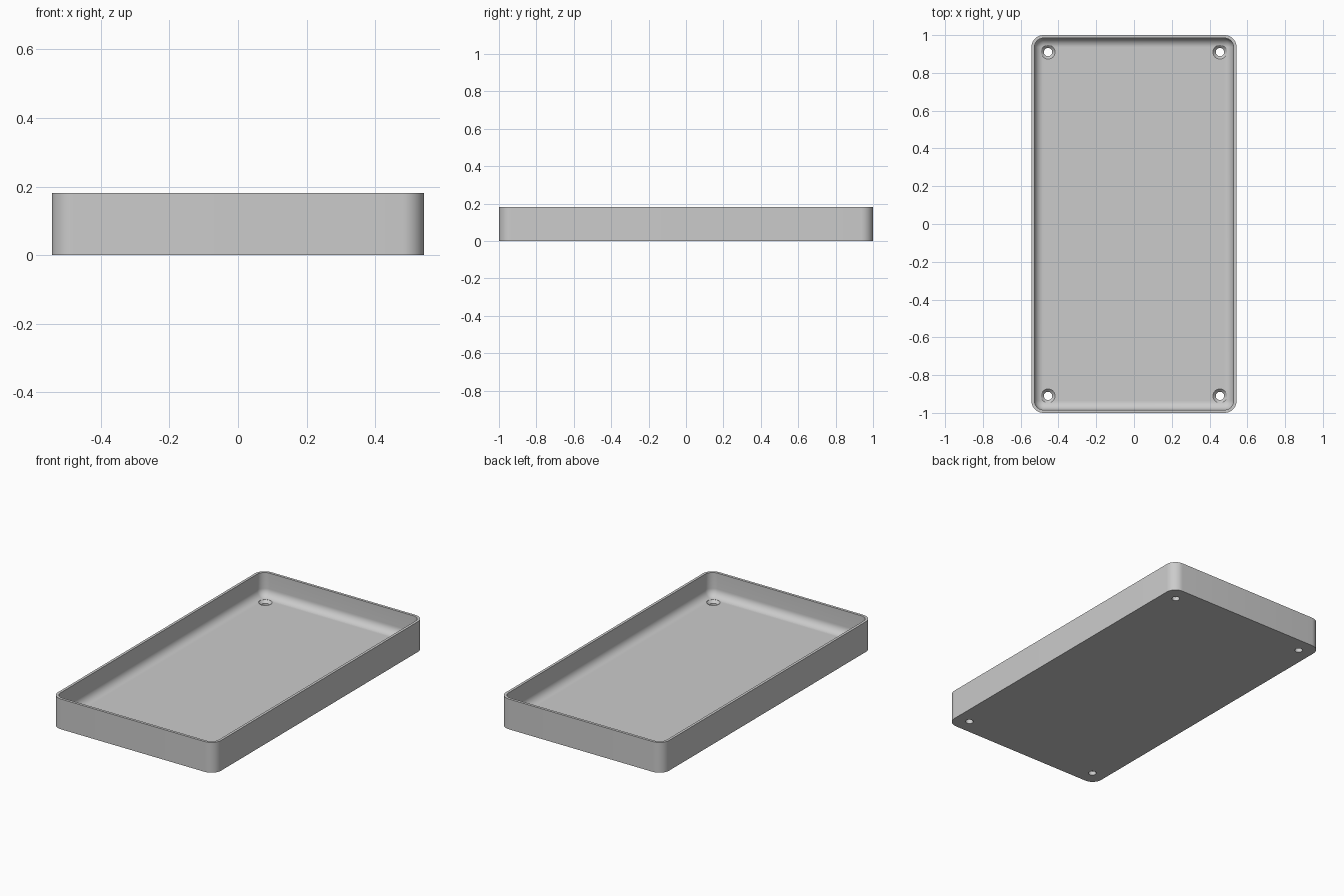
import bpy, bmesh
from math import sin, cos, pi, radians

if "Cube" in bpy.data.objects:
    bpy.data.objects.remove(bpy.data.objects["Cube"], do_unlink=True)

HALF_X, HALF_Y, HEIGHT = 0.543, 1.0, 0.182
CORNER, WALL, FLOOR = 0.064, 0.016, 0.04
FILLET = CORNER - WALL - 0.001
STEPS = 10

grey = bpy.data.materials.new("plain grey")
grey.use_nodes = True
colour = (0.6, 0.6, 0.6, 1)
grey.diffuse_color = colour
grey.node_tree.nodes["Principled BSDF"].inputs["Base Color"].default_value = colour


def make_object(name, bm):
    bmesh.ops.recalc_face_normals(bm, faces=bm.faces)
    mesh = bpy.data.meshes.new(name)
    bm.to_mesh(mesh)
    bm.free()
    mesh.materials.append(grey)
    obj = bpy.data.objects.new(name, mesh)
    bpy.context.collection.objects.link(obj)
    return obj


def rounded_loop(bm, inset, z):
    """Rounded rectangle, pulled in from the outer outline by inset."""
    r = CORNER - inset
    cx, cy = HALF_X - CORNER, HALF_Y - CORNER
    verts = []
    for i, (sx, sy) in enumerate([(1, 1), (-1, 1), (-1, -1), (1, -1)]):
        for k in range(STEPS + 1):
            a = pi / 2 * (i + k / STEPS)
            verts.append(bm.verts.new((sx * cx + r * cos(a), sy * cy + r * sin(a), z)))
    return verts


def skin(bm, loops):
    """Bridge successive loops and cap both ends."""
    for a, b in zip(loops, loops[1:]):
        for i in range(len(a)):
            j = (i + 1) % len(a)
            bm.faces.new((a[i], a[j], b[j], b[i]))
    bm.faces.new(loops[0])
    bm.faces.new(loops[-1])


# Tray: outer wall, thin rim, inner wall, then a fillet down to the floor
section = [(0, 0), (0, HEIGHT), (WALL, HEIGHT)]
for k in range(STEPS + 1):
    a = pi / 2 * k / STEPS
    section.append((WALL + FILLET * (1 - cos(a)), FLOOR + FILLET * (1 - sin(a))))
bm = bmesh.new()
skin(bm, [rounded_loop(bm, inset, z) for inset, z in section])
tray = make_object("tray", bm)

# Countersunk screw hole cutters near the four corners
bm = bmesh.new()
hole = [(0.022, -0.05), (0.022, FLOOR - 0.015), (0.037, FLOOR), (0.037, FLOOR + 0.03)]
for sx in (-1, 1):
    for sy in (-1, 1):
        skin(bm, [[bm.verts.new((sx * 0.455 + r * cos(2 * pi * k / 32),
                                 sy * 0.91 + r * sin(2 * pi * k / 32), z))
                   for k in range(32)] for r, z in hole])
cutter = make_object("hole_cutter", bm)
cutter.hide_render = True

cut = tray.modifiers.new("screw holes", "BOOLEAN")
cut.operation = "DIFFERENCE"
cut.solver = "EXACT"
cut.object = cutter
bpy.ops.object.select_all(action="DESELECT")
bpy.context.view_layer.objects.active = tray
tray.select_set(True)
bpy.ops.object.modifier_apply(modifier=cut.name)
bpy.data.objects.remove(cutter, do_unlink=True)

# Smooth the rounded surfaces, keep the rim and hole edges crisp
bpy.ops.object.shade_smooth_by_angle(angle=radians(30))
